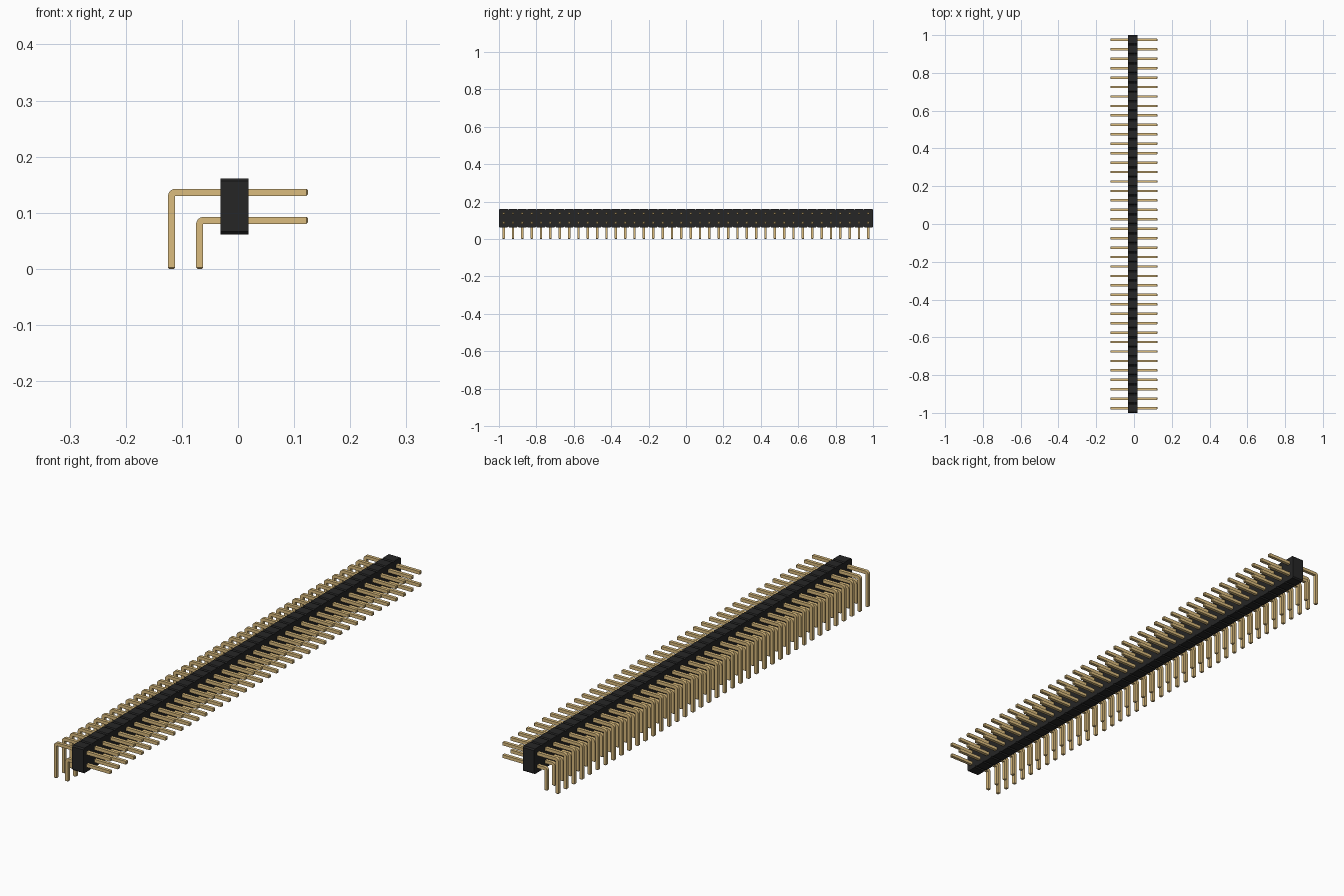
import bpy, bmesh, math

PITCH, COUNT = 0.05, 40
PIN = 0.0126
X_TIP = 0.1245
BODY_X = (-0.031, 0.019)
BODY_Z = (0.0615, 0.1615)

if "Cube" in bpy.data.objects:
    bpy.data.objects.remove(bpy.data.objects["Cube"], do_unlink=True)


def material(name, rgb):
    mat = bpy.data.materials.new(name)
    mat.use_nodes = True
    mat.diffuse_color = (*rgb, 1)
    bsdf = mat.node_tree.nodes["Principled BSDF"]
    bsdf.inputs["Base Color"].default_value = (*rgb, 1)
    return mat


black = material("black plastic", (0.019, 0.019, 0.019))
gold = material("gold metal", (0.709, 0.504, 0.21))


def prism(points, offset):
    """Extrude a closed outline of 3D points along the offset."""
    bm = bmesh.new()
    face = bm.faces.new([bm.verts.new(p) for p in points])
    new = bmesh.ops.extrude_face_region(bm, geom=[face])["geom"]
    bmesh.ops.translate(bm, vec=offset,
                        verts=[v for v in new if isinstance(v, bmesh.types.BMVert)])
    bmesh.ops.recalc_face_normals(bm, faces=bm.faces)
    return bm


def add_object(name, bm, mat):
    mesh = bpy.data.meshes.new(name)
    bm.to_mesh(mesh)
    bm.free()
    mesh.materials.append(mat)
    obj = bpy.data.objects.new(name, mesh)
    bpy.context.collection.objects.link(obj)
    return obj


# Housing: one long strip notched between the pin positions
def housing():
    c = PITCH / 10
    low, high = BODY_Z
    bottom, top = [], []
    for i in range(COUNT):
        y = -1 + i * PITCH
        steps = [(y, c), (y + c, 0), (y + PITCH - c, 0)]
        if i == COUNT - 1:
            steps.append((y + PITCH, c))
        bottom += [(BODY_X[0], a, low + b) for a, b in steps]
        top += [(BODY_X[0], a, high - b) for a, b in steps]
    bm = prism(bottom + top[::-1], (BODY_X[1] - BODY_X[0], 0, 0))
    add_object("housing", bm, black)


# Bent pin: L outline with a rounded outer corner and chamfered tips
def pin_row(name, x, z):
    h, r = PIN / 2, PIN * 1.08
    y = -1 + PITCH / 2 - h
    outline = [(x + h, 0), (x + h, z - h), (X_TIP, z - h), (X_TIP, z + h)]
    for i in range(7):
        a = math.pi / 2 * (1 + i / 6)
        outline.append((x - h + r + r * math.cos(a), z + h - r + r * math.sin(a)))
    outline.append((x - h, 0))
    bm = prism([(px, y, pz) for px, pz in outline], (0, PIN, 0))
    tips = [f for f in bm.faces if f.normal.x > 0.99 and f.calc_center_median().x > X_TIP - 0.001
            or f.normal.z < -0.99 and f.calc_center_median().z < 0.001]
    bmesh.ops.bevel(bm, geom=list({e for f in tips for e in f.edges}),
                    offset=PIN / 5, segments=1, affect='EDGES')
    obj = add_object(name, bm, gold)
    array = obj.modifiers.new("row", 'ARRAY')
    array.count = COUNT
    array.use_relative_offset = False
    array.use_constant_offset = True
    array.constant_offset_displace = (0, PITCH, 0)
    bpy.ops.object.select_all(action='DESELECT')
    obj.select_set(True)
    bpy.context.view_layer.objects.active = obj
    bpy.ops.object.shade_smooth_by_angle(angle=math.radians(30))


housing()
pin_row("upper_pins", -0.1185, 0.1365)
pin_row("lower_pins", -0.0685, 0.0865)
